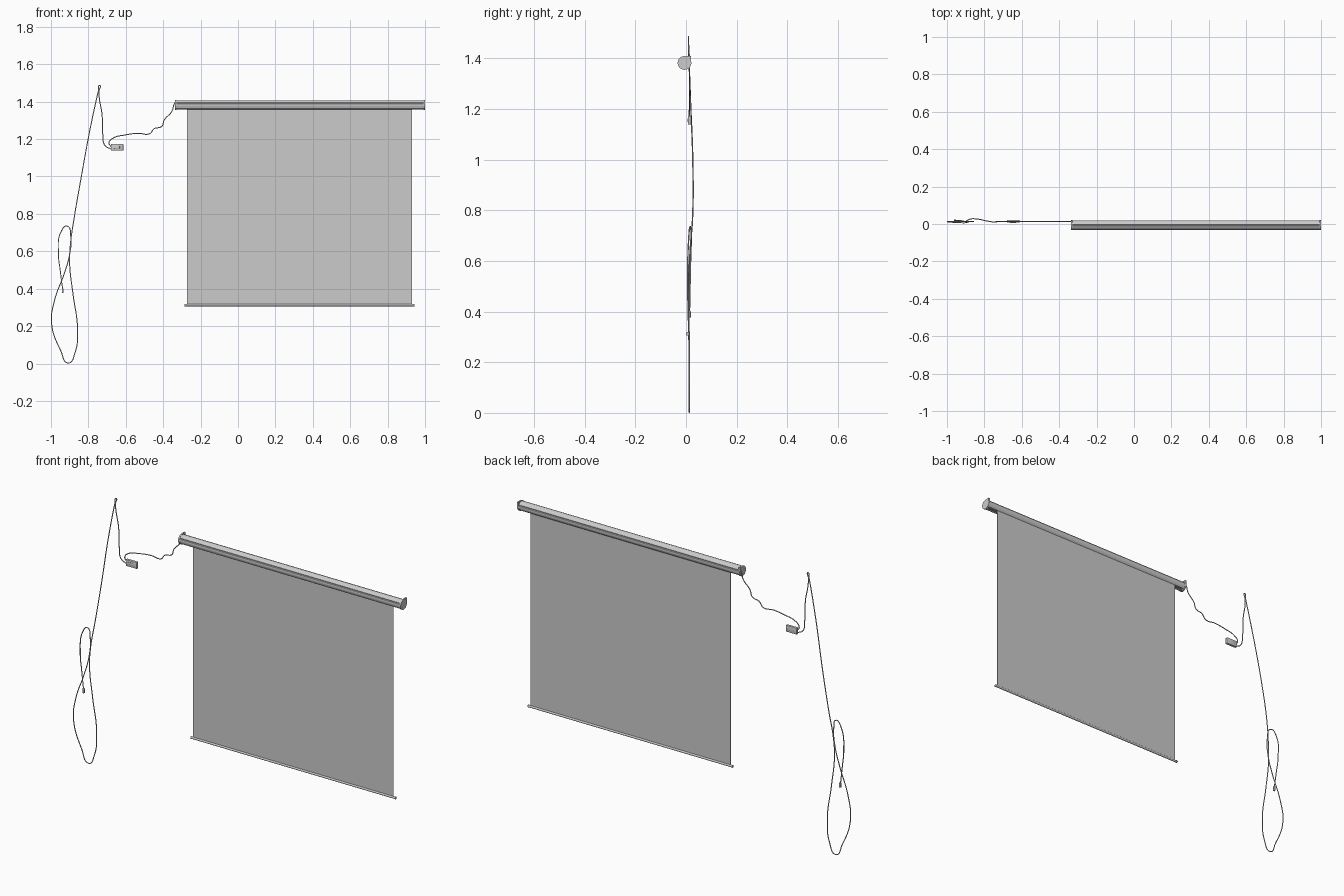
import bpy, bmesh
from math import sin, cos, radians

if "Cube" in bpy.data.objects:
    bpy.data.objects.remove(bpy.data.objects["Cube"])

CY, CZ = -0.006, 1.382          # housing axis
X0, X1 = -0.337, 1.0            # housing ends


def finish(name, bm, smooth=30):
    bmesh.ops.recalc_face_normals(bm, faces=bm.faces)
    me = bpy.data.meshes.new(name)
    bm.to_mesh(me)
    bm.free()
    ob = bpy.data.objects.new(name, me)
    bpy.context.collection.objects.link(ob)
    bpy.ops.object.select_all(action='DESELECT')
    ob.select_set(True)
    bpy.context.view_layer.objects.active = ob
    bpy.ops.object.shade_smooth_by_angle(angle=radians(smooth))
    return ob


def box(name, x0, x1, y0, y1, z0, z1, bevel=0):
    bm = bmesh.new()
    bmesh.ops.create_cube(bm, size=1)
    for v in bm.verts:
        v.co = ((x0 + x1) / 2 + v.co.x * (x1 - x0), (y0 + y1) / 2 + v.co.y * (y1 - y0),
                (z0 + z1) / 2 + v.co.z * (z1 - z0))
    if bevel:
        bmesh.ops.bevel(bm, geom=bm.edges[:], offset=bevel, segments=2, affect='EDGES', profile=0.5)
    return finish(name, bm)


def extrude_x(name, profile, x0, x1):
    """Extrude a closed (y, z) profile along x."""
    bm = bmesh.new()
    face = bm.faces.new([bm.verts.new((x0, y, z)) for y, z in profile])
    out = bmesh.ops.extrude_face_region(bm, geom=[face])
    for v in out['geom']:
        if isinstance(v, bmesh.types.BMVert):
            v.co.x = x1
    return finish(name, bm)


def circle(cy, cz, r, n=24):
    return [(cy + r * cos(radians(360 * i / n)), cz + r * sin(radians(360 * i / n))) for i in range(n)]


def cable(name, points, radius=0.0026):
    cu = bpy.data.curves.new(name, 'CURVE')
    cu.dimensions = '3D'
    cu.bevel_depth = radius
    cu.bevel_resolution = 2
    cu.resolution_u = 8
    cu.use_fill_caps = True
    sp = cu.splines.new('BEZIER')
    sp.bezier_points.add(len(points) - 1)
    for bp, p in zip(sp.bezier_points, points):
        bp.co = p
        bp.handle_left_type = bp.handle_right_type = 'AUTO'
    ob = bpy.data.objects.new(name, cu)
    bpy.context.collection.objects.link(ob)
    return ob


# housing: tube with a slot underneath and shallow lengthwise grooves
outer, inner = [], []
for a in range(-52, 285, 8):
    groove = any(abs(a - g) < 5 for g in (20, 92, 156, 220))
    r = 0.0225 if groove else 0.025
    outer.append((CY + r * cos(radians(a)), CZ + r * sin(radians(a))))
    inner.append((CY + 0.021 * cos(radians(a)), CZ + 0.021 * sin(radians(a))))
extrude_x("housing", outer + inner[::-1], X0 + 0.004, X1 - 0.004)

# roller inside the housing
extrude_x("roller", circle(CY, CZ, 0.012), X0 + 0.004, X1 - 0.004)

# end caps, each with a square hanging tab at the upper back
for side, a, b in (("left", X0, X0 + 0.008), ("right", X1 - 0.008, X1)):
    extrude_x(side + "_end_cap", circle(CY, CZ, 0.0272), a, b)
    box(side + "_cap_tab", a, b, 0.004, 0.02, 1.388, 1.41)

# fabric and its bottom weight bar
box("screen_fabric", -0.273, 0.93, 0.0052, 0.0066, 0.31, 1.382)
extrude_x("bottom_bar", circle(0.006, 0.312, 0.006, 16), -0.28, 0.938)
for side, a, b in (("left", -0.286, -0.28), ("right", 0.938, 0.944)):
    extrude_x(side + "_bar_cap", circle(0.006, 0.312, 0.007, 16), a, b)

# control box
box("control_box", -0.68, -0.613, 0.007, 0.021, 1.138, 1.173, 0.002)
box("control_box_switch", -0.662, -0.632, 0.005, 0.008, 1.148, 1.163, 0.001)

# cable from the housing to the control box
cable("motor_cable", [(x, 0.014, z) for x, z in (
    (-0.332, 1.402), (-0.342, 1.385), (-0.353, 1.349), (-0.394, 1.303), (-0.408, 1.268),
    (-0.449, 1.255), (-0.472, 1.229), (-0.535, 1.231), (-0.604, 1.222), (-0.668, 1.205),
    (-0.69, 1.18), (-0.676, 1.157))])

# power cable: up to its hook point, then down into loose loops
cable("power_cable", [
    (-0.676, 0.014, 1.146), (-0.711, 0.013, 1.165), (-0.723, 0.014, 1.226),
    (-0.727, 0.014, 1.333), (-0.742, 0.012, 1.424), (-0.742, 0.010, 1.460),
    (-0.739, 0.010, 1.487), (-0.746, 0.010, 1.460), (-0.791, 0.017, 1.253),
    (-0.840, 0.027, 0.986), (-0.877, 0.026, 0.772), (-0.896, 0.016, 0.638),
    (-0.900, 0.012, 0.530), (-0.882, 0.012, 0.370), (-0.858, 0.013, 0.184),
    (-0.872, 0.013, 0.056), (-0.907, 0.013, 0.003), (-0.947, 0.013, 0.067),
    (-0.997, 0.013, 0.215), (-0.979, 0.010, 0.345), (-0.930, 0.007, 0.478),
    (-0.900, 0.007, 0.585), (-0.894, 0.010, 0.676), (-0.914, 0.016, 0.735),
    (-0.947, 0.020, 0.703), (-0.960, 0.018, 0.585), (-0.950, 0.016, 0.494),
    (-0.938, 0.014, 0.400)])

# plug at the loose end
box("plug", -0.942, -0.932, 0.009, 0.019, 0.376, 0.402, 0.002)
